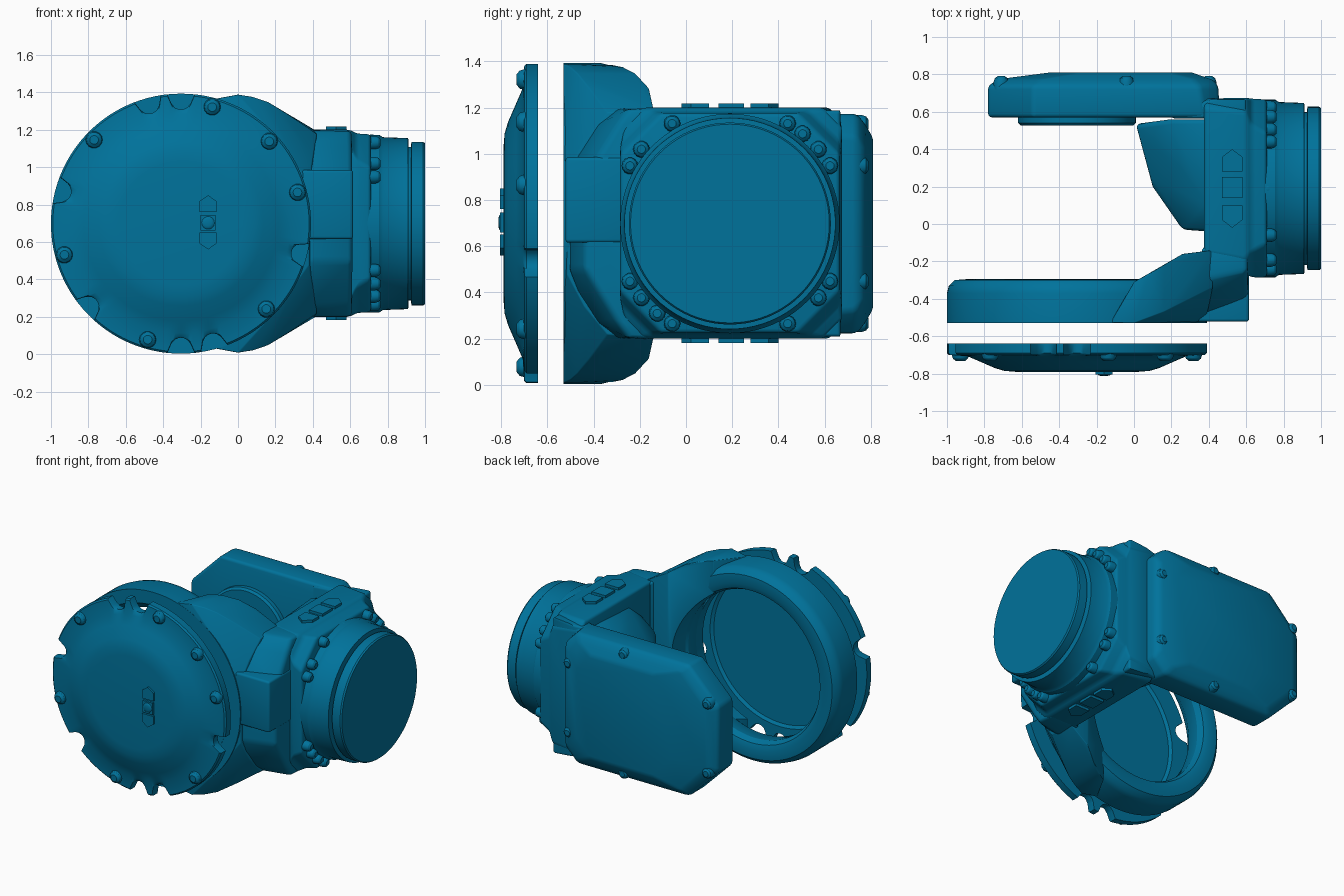
import bpy, bmesh, math
from math import sin, cos, pi, radians

if "Cube" in bpy.data.objects:
    bpy.data.objects.remove(bpy.data.objects["Cube"])

mat = bpy.data.materials.new("blue_paint")
mat.diffuse_color = (0.0, 0.17, 0.33, 1)
mat.use_nodes = True
mat.node_tree.nodes["Principled BSDF"].inputs["Base Color"].default_value = mat.diffuse_color
CX, CZ, CY = -0.305, 0.698, 0.19      # joint axis (x, z) and output axis (y, z)


def finish(name, bm, bevel=0, segs=3, angle=32):
    bmesh.ops.recalc_face_normals(bm, faces=bm.faces)
    me = bpy.data.meshes.new(name)
    bm.to_mesh(me)
    bm.free()
    ob = bpy.data.objects.new(name, me)
    bpy.context.collection.objects.link(ob)
    me.materials.append(mat)
    bpy.ops.object.select_all(action='DESELECT')
    ob.select_set(True)
    bpy.context.view_layer.objects.active = ob
    if bevel:
        m = ob.modifiers.new("bevel", 'BEVEL')
        m.width, m.segments, m.limit_method = bevel, segs, 'ANGLE'
        m.angle_limit = radians(20)
        bpy.ops.object.modifier_apply(modifier=m.name)
    bpy.ops.object.shade_smooth_by_angle(angle=radians(angle))
    return ob


def loft(name, sections, closed=False, **kw):
    bm = bmesh.new()
    rows = [[bm.verts.new(p) for p in s] for s in sections]
    n = len(rows[0])
    pairs = list(zip(rows, rows[1:])) + ([(rows[-1], rows[0])] if closed else [])
    for a, b in pairs:
        for i in range(n):
            j = (i + 1) % n
            bm.faces.new((a[i], a[j], b[j], b[i]))
    if not closed:
        bm.faces.new(rows[0])
        bm.faces.new(rows[-1])
    return finish(name, bm, **kw)


def lathe(name, profile, axis, a, b, n=64, closed=False, **kw):
    # profile of (radius, position along axis) spun about an x or y axis
    def pt(r, t, k):
        u, v = a + r * cos(2 * pi * k / n), b + r * sin(2 * pi * k / n)
        return (t, u, v) if axis == 'x' else (u, t, v)
    return loft(name, [[pt(r, t, k) for k in range(n)] for r, t in profile], closed, **kw)


def hull(name, pts, **kw):
    bm = bmesh.new()
    for p in pts:
        bm.verts.new(p)
    res = bmesh.ops.convex_hull(bm, input=bm.verts)
    bmesh.ops.delete(bm, geom=list({g for g in res['geom_interior'] if isinstance(g, bmesh.types.BMVert)}),
                     context='VERTS')
    bmesh.ops.dissolve_limit(bm, angle_limit=radians(2), verts=bm.verts, edges=bm.edges)
    return finish(name, bm, **kw)


def box(name, x, y, z, **kw):
    return hull(name, [(i, j, k) for i in x for j in y for k in z], **kw)


def octagon(u0, u1, v0, v1, c):
    return [(u0 + c, v0), (u1 - c, v0), (u1, v0 + c), (u1, v1 - c),
            (u1 - c, v1), (u0 + c, v1), (u0, v1 - c), (u0, v0 + c)]


def bolt(name, axis, a, b, base, tip, r=0.042):
    h = tip - base
    lathe(name, [(r, base), (r, base + h * .6), (r * .85, base + h * .85), (r * .5, tip)], axis, a, b, 14)


# front cover: scalloped rim with a low dome
notches = [radians(d) for d in (90, 105, 165, -14, 222, 270, 285)]


def rim(t, R=0.695, w=0.06):
    for a in notches:
        d = (t - a + pi) % (2 * pi) - pi
        if abs(R * sin(d)) < w and abs(d) < 1:
            return R * cos(d) - 0.025 - math.sqrt(w * w - (R * sin(d)) ** 2)
    return R


N = 240


def cover_row(y, f):
    return [(CX + f(t) * cos(t), y, CZ + f(t) * sin(t)) for t in (2 * pi * k / N for k in range(N))]


loft("front_cover", [cover_row(y, f) for y, f in (
    (-.655, lambda t: .54), (-.64, lambda t: .56), (-.64, rim), (-.69, rim),
    (-.70, lambda t: rim(t) - .01), (-.707, lambda t: .585), (-.735, lambda t: .52),
    (-.77, lambda t: .44), (-.785, lambda t: .39), (-.79, lambda t: .33))])
for d in (43, 75, 136, 195, 254, 315, 15):
    t = radians(d)
    bolt("cover_bolt", 'y', CX + .645 * cos(t), CZ + .645 * sin(t), -.645, -.733, .047)


# raised marker plates: plain pentagons and pads, no lettering
def house(c, w, h, s):
    return [(-w, c - s * h), (w, c - s * h), (w, c + s * h * .3), (0, c + s * h), (-w, c + s * h * .3)]


for s, c in ((1, .805), (-1, .605)):
    loft("cover_marker", [[(-.16 + u, y, v) for u, v in house(c, .045, .045, s)] for y in (-.78, -.805)])
box("cover_marker_pad", (-.2, -.12), (-.805, -.78), (.66, .745))
bolt("cover_marker_knob", 'y', -.16, .702, -.79, -.812, .036)
for z0, z1 in ((1.17, 1.218), (.23, .182)):
    for s, c in ((1, .34), (-1, .04)):
        loft("hub_marker", [[(.525 + u, v, z) for u, v in house(c, .055, .06, s)] for z in (z0, z1)])
    box("hub_marker_pad", (.47, .58), (.14, .25), sorted((z0, z1)))

# front ring housing
lathe("ring_housing", [(.60, -.53), (.695, -.53), (.695, -.37), (.685, -.33), (.655, -.30), (.59, -.295),
                       (.55, -.31), (.53, -.35), (.54, -.45)], 'y', CX, CZ, 96, True)


# neck between ring and hub: flared part, then the straight part beside the hub
def mirrored(half):
    return [(x, y, CZ + s * h) for s in (1, -1) for x, y, h in half]


flare = []
for d in (28, 38, 50, 62, 75):
    t = radians(d)
    flare.append((CX + .69 * cos(t), -.528, .69 * sin(t)))
    if d < 65:
        flare.append((CX + .66 * cos(t), -.305, .66 * sin(t)))
flare += [(0, -.53, .69), (0, -.31, .685), (.08, -.50, .677), (.08, -.27, .677), (.16, -.47, .65),
          (.16, -.22, .65), (.26, -.42, .588), (.26, -.16, .585), (.42, -.14, .495), (.42, -.34, .48),
          (.40, -.44, .36), (.38, -.515, .22)]
straight = [(.36, -.12, .5), (.605, -.12, .5), (.37, -.30, .497), (.605, -.25, .495), (.37, -.40, .42),
            (.61, -.31, .41), (.37, -.47, .30), (.61, -.37, .27), (.38, -.51, .2), (.612, -.44, .2)]
cut = lathe("neck_cutter", [(.54, -1.0), (.54, .3)], 'y', CX, CZ, 96)
cut.hide_render = True
for name, half in (("neck_flare", flare), ("neck_straight", straight)):
    neck = hull(name, mirrored(half), bevel=.025)
    m = neck.modifiers.new("bore", 'BOOLEAN')
    m.operation, m.object, m.solver = 'DIFFERENCE', cut, 'EXACT'
    bpy.ops.object.modifier_apply(modifier=m.name)
    bpy.ops.object.shade_smooth_by_angle(angle=radians(40))
bpy.data.objects.remove(cut)
box("neck_block", (.34, .615), (-.522, -.2), (.615, .985), bevel=.015)

# hub and octagonal flange
loft("hub", [[(x, u, v) for u, v in octagon(*o)] for x, o in (
    (.375, (-.20, .67, .2, 1.2, .05)), (.60, (-.27, .675, .2, 1.2, .08)),
    (.63, (-.285, .67, .22, 1.18, .14)), (.71, (-.285, .665, .225, 1.175, .18)))], bevel=.025)

# round output: drum, groove and end disc
lathe("output_drum", [(.475, .66), (.475, .755), (.462, .775), (.457, .91), (.41, .912), (.41, .925),
                      (.437, .927), (.437, .99), (.43, 1.0)], 'x', CY, CZ, 80)
for angles in ((30, 40, 51, 60), (120, 140, 150), (210, 220, 231, 240), (300, 320, 330)):
    for d in angles:
        t = radians(d)
        bolt("flange_bolt", 'x', CY + .5 * cos(t), CZ + .5 * sin(t), .69, .762, .036)
bm = bmesh.new()
bmesh.ops.create_uvsphere(bm, u_segments=16, v_segments=8, radius=.055)
bmesh.ops.translate(bm, verts=bm.verts, vec=(.715, CY, 1.12))
finish("flange_knob", bm)


# rear arm: chamfered cover tapering toward the back
def arm(x0, x1, h, c0, c1):
    return [(x0, h - c0), (x0 + c0, h), (x1 - c1, h), (x1, h - c1),
            (x1, c1 - h), (x1 - c1, -h), (x0 + c0, -h), (x0, c0 - h)]


loft("rear_arm", [[(x, y, CZ + v) for x, v in arm(*a)] for y, a in (
    (.57, (-.78, .46, .475, .24, .08)), (.74, (-.78, .45, .475, .24, .10)),
    (.775, (-.72, .42, .43, .22, .10)), (.81, (-.45, .31, .37, .17, .12)))], bevel=.02)
for x, h in ((-.71, .25), (-.04, .43), (.40, .25)):
    for s in (1, -1):
        bolt("arm_bolt", 'y', x, CZ + s * h, .72, .79, .04)

# inner bearing boss on the arm, and the shoulder joining arm and hub
lathe("arm_boss", [(.315, .6), (.315, .54), (.30, .526)], 'y', CX, CZ, 64)
hull("arm_shoulder", mirrored([(.2, .565, .46), (.2, .62, .46), (.6, .565, .49), (.6, .668, .49), (.42, .668, .475)]),
     bevel=.015)

# inner gusset between arm and hub
hull("inner_gusset", mirrored([
    (.01, .535, .2), (.05, .44, .22), (.10, .2, .2), (.26, -.03, .2), (.4, -.04, .3),
    (.2, .56, .38), (.25, .3, .36), (.4, .56, .44), (.4, .1, .42)]), bevel=.03)
